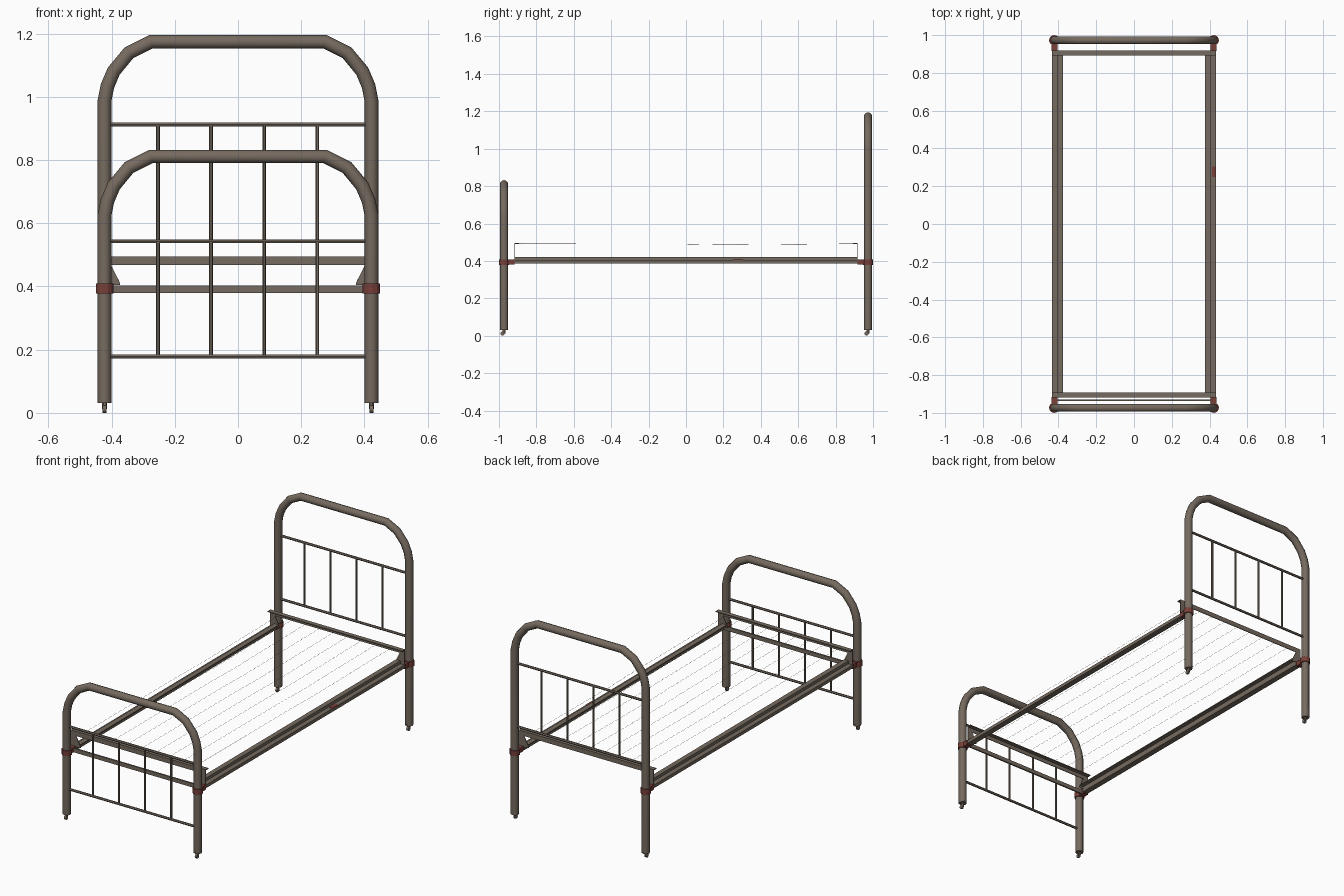
import bpy, bmesh, math
from mathutils import Vector

if "Cube" in bpy.data.objects:
    bpy.data.objects.remove(bpy.data.objects["Cube"])


def material(name, rgb):
    m = bpy.data.materials.new(name)
    m.diffuse_color = (*rgb, 1)
    m.use_nodes = True
    m.node_tree.nodes["Principled BSDF"].inputs["Base Color"].default_value = m.diffuse_color
    return m


BROWN = material("brown_iron", (0.18, 0.145, 0.115))
RED = material("red_collar", (0.19, 0.05, 0.04))


def tube(name, points, radius, res=2, mat=BROWN):
    """Round bar along a polyline, turned into a mesh."""
    cu = bpy.data.curves.new(name, "CURVE")
    cu.dimensions = "3D"
    cu.bevel_depth = radius
    cu.bevel_resolution = res
    cu.use_fill_caps = True
    sp = cu.splines.new("POLY")
    sp.points.add(len(points) - 1)
    for p, co in zip(sp.points, points):
        p.co = (*co, 1)
    ob = bpy.data.objects.new(name, cu)
    bpy.context.collection.objects.link(ob)
    bpy.ops.object.select_all(action="DESELECT")
    ob.select_set(True)
    bpy.context.view_layer.objects.active = ob
    bpy.ops.object.convert(target="MESH")
    ob = bpy.context.object
    ob.data.materials.clear()
    ob.data.materials.append(mat)
    bpy.ops.object.shade_smooth_by_angle(angle=0.9)
    return ob


def prism(name, profile, shift, mat=BROWN):
    """Flat outline extruded along a vector."""
    bm = bmesh.new()
    face = bm.faces.new([bm.verts.new(p) for p in profile])
    ext = bmesh.ops.extrude_face_region(bm, geom=[face])
    bmesh.ops.translate(bm, vec=Vector(shift),
                        verts=[v for v in ext["geom"] if isinstance(v, bmesh.types.BMVert)])
    bmesh.ops.recalc_face_normals(bm, faces=bm.faces)
    me = bpy.data.meshes.new(name)
    bm.to_mesh(me)
    bm.free()
    me.materials.append(mat)
    ob = bpy.data.objects.new(name, me)
    bpy.context.collection.objects.link(ob)
    return ob


def box(name, x0, x1, y0, y1, z0, z1, mat=BROWN):
    return prism(name, [(x0, y0, z0), (x1, y0, z0), (x1, y1, z0), (x0, y1, z0)],
                 (0, 0, z1 - z0), mat)


PX, PY = 0.422, 0.973                       # post centres
ARCH = [(0.422, -0.185), (0.413, -0.140), (0.393, -0.093), (0.345, -0.035),
        (0.275, 0.0)]                       # rounded corner, relative to arch top


def end_frame(label, s, top, upper, lower):
    """Bent tube frame with two rails and four spindles."""
    y = s * PY
    right = [(PX, y, 0.037)] + [(x, y, top + z) for x, z in ARCH]
    left = [(-x, y, z) for x, y, z in reversed(right)]
    tube(label + "_frame", right + left, 0.0218, 3)
    tube(label + "_upper_rail", [(-0.41, y, upper), (0.41, y, upper)], 0.007, 1)
    tube(label + "_lower_rail", [(-0.41, y, lower), (0.41, y, lower)], 0.007, 1)
    for i in range(4):
        x = -0.253 + i * 0.168
        tube(label + "_spindle", [(x, y, lower), (x, y, upper)], 0.006, 1)


end_frame("headboard", 1, 1.174, 0.912, 0.543)
end_frame("footboard", -1, 0.811, 0.543, 0.178)

for s in (-1, 1):
    y = s * PY
    # angle iron carrying the wires
    prism("spring_angle_iron",
          [(-0.434, s * a, z) for a, z in
           [(0.892, 0.495), (0.918, 0.495), (0.918, 0.468), (0.914, 0.468),
            (0.914, 0.490), (0.892, 0.490)]], (0.868, 0, 0))
    for t in (-1, 1):
        # corner gusset between side rail and angle iron
        prism("corner_gusset",
              [(t * x, s * 0.914, z) for x, z in
               [(0.434, 0.49), (0.405, 0.475), (0.373, 0.410), (0.373, 0.404),
                (0.434, 0.404)]], (0, s * 0.004, 0))
        # round collar clamped on the post, with a tongue to the side rail
        ring = [(PX + 0.028 * math.cos(a), PY + 0.027 * math.sin(a))
                for a in (math.radians(22.5 + 30 * k) for k in range(12))]
        prism("post_collar", [(t * a, s * b, 0.378) for a, b in ring],
              (0, 0, 0.031), RED)
        box("collar_tongue", t * 0.404, t * 0.436, s * 0.917, s * 0.955,
            0.380, 0.407, RED)
        # castor: cup, stem and small wheel
        x = t * PX
        tube("castor_cup", [(x, y, 0.031), (x, y, 0.04)], 0.0225, 2)
        tube("castor_stem", [(x, y, 0.012), (x, y, 0.033)], 0.008, 1)
        tube("castor_wheel", [(x - 0.006, y - 0.008, 0.012),
                              (x + 0.006, y - 0.008, 0.012)], 0.012, 2)

# flat bar joining the two foot posts
box("foot_cross_bar", -0.41, 0.41, -0.937, -0.928, 0.380, 0.403)

# stepped side rails
for t in (-1, 1):
    prism("side_rail",
          [(t * x, -0.918, z) for x, z in
           [(0.434, 0.386), (0.434, 0.405), (0.406, 0.405), (0.406, 0.422),
            (0.377, 0.422), (0.377, 0.416), (0.400, 0.416), (0.400, 0.386)]],
          (0, 1.836, 0))

# small red patch on one rail
box("rail_patch", 0.412, 0.4345, 0.25, 0.305, 0.403, 0.407, RED)

# slightly sagging lengthwise wires
for i in range(9):
    x = (i - 4) * 0.09
    tube("spring_wire", [(x, -0.9, 0.492), (x, 0.0, 0.49), (x, 0.2, 0.486),
                         (x, 0.9, 0.492)], 0.0006, 0)
